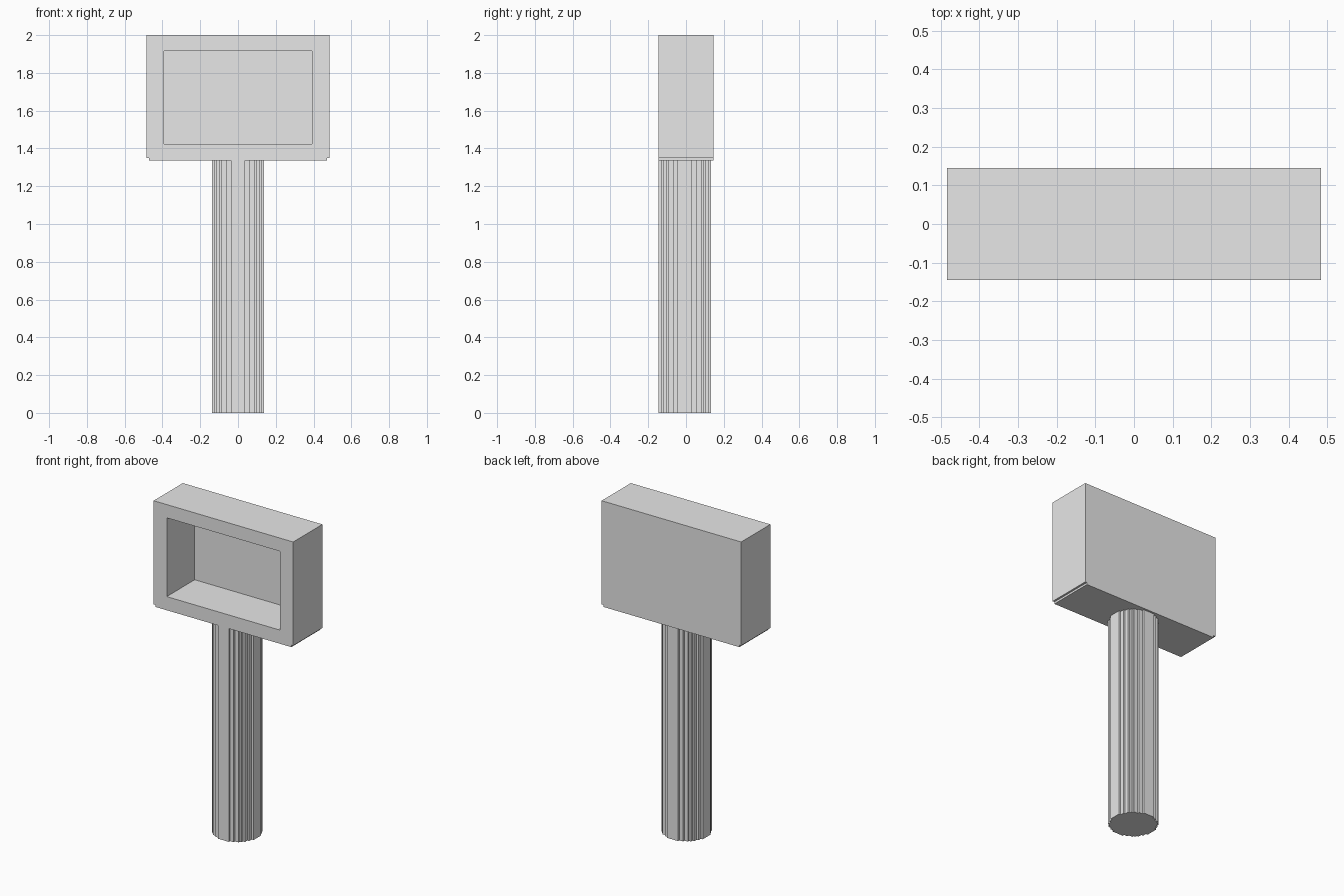
import bpy, bmesh, math
from mathutils import Vector

cube = bpy.data.objects.get("Cube")
if cube:
    bpy.data.objects.remove(cube, do_unlink=True)

UNIT = 2 / 159           # size of one stair step
HEAD_Z = 106 * UNIT + 0.004
FRONT, BACK = -11.5 * UNIT, 11.5 * UNIT

grey = bpy.data.materials.new("plain_grey")
grey.use_nodes = True
grey.diffuse_color = (0.8, 0.8, 0.8, 1)
grey.node_tree.nodes["Principled BSDF"].inputs["Base Color"].default_value = (0.8, 0.8, 0.8, 1)


def prism(name, outline, direction):
    """Extrude a closed outline along a direction into a solid."""
    bm = bmesh.new()
    face = bm.faces.new([bm.verts.new(p) for p in outline])
    extruded = bmesh.ops.extrude_face_region(bm, geom=[face], use_keep_orig=True)
    moved = [v for v in extruded["geom"] if isinstance(v, bmesh.types.BMVert)]
    bmesh.ops.translate(bm, verts=moved, vec=Vector(direction))
    bmesh.ops.remove_doubles(bm, verts=bm.verts, dist=1e-5)
    bmesh.ops.dissolve_limit(bm, angle_limit=0.01, verts=bm.verts, edges=bm.edges)
    bmesh.ops.recalc_face_normals(bm, faces=bm.faces)
    mesh = bpy.data.meshes.new(name)
    bm.to_mesh(mesh)
    bm.free()
    mesh.materials.append(grey)
    obj = bpy.data.objects.new(name, mesh)
    bpy.context.collection.objects.link(obj)
    return obj


# Handle: round column whose outline is a fine staircase
R = 11
top = []
for c in range(-R, R):
    h = round(math.sqrt(10.95 ** 2 - (c + 0.5) ** 2))
    for p in ((c, h), (c + 1, h)):
        if not top or top[-1] != p:
            top.append(p)
ring = top + [(-x, -y) for x, y in top]
prism("handle", [(x * UNIT, (y - 0.5) * UNIT, 0) for x, y in ring], (0, 0, HEAD_Z))

# Head: box with a tiny step along both lower side edges
W, S = 0.484, UNIT
right_side = [(W - S, HEAD_Z), (W - S, HEAD_Z + S), (W, HEAD_Z + S), (W, 2)]
profile = right_side + [(-x, z) for x, z in reversed(right_side)]
head = prism("head", [(x, FRONT, z) for x, z in profile], (0, BACK - FRONT, 0))

# Deep rectangular recess in the front, leaving a thin back wall
opening = [(-0.393, 1.423), (0.393, 1.423), (0.393, 1.917), (-0.393, 1.917)]
cutter = prism("recess_cutter", [(x, FRONT - 0.1, z) for x, z in opening],
               (0, BACK - UNIT - FRONT + 0.1, 0))
cutter.hide_render = True
cut = head.modifiers.new("recess", "BOOLEAN")
cut.operation = "DIFFERENCE"
cut.solver = "EXACT"
cut.object = cutter
bpy.context.view_layer.objects.active = head
bpy.ops.object.modifier_apply(modifier=cut.name)
bpy.data.objects.remove(cutter, do_unlink=True)
